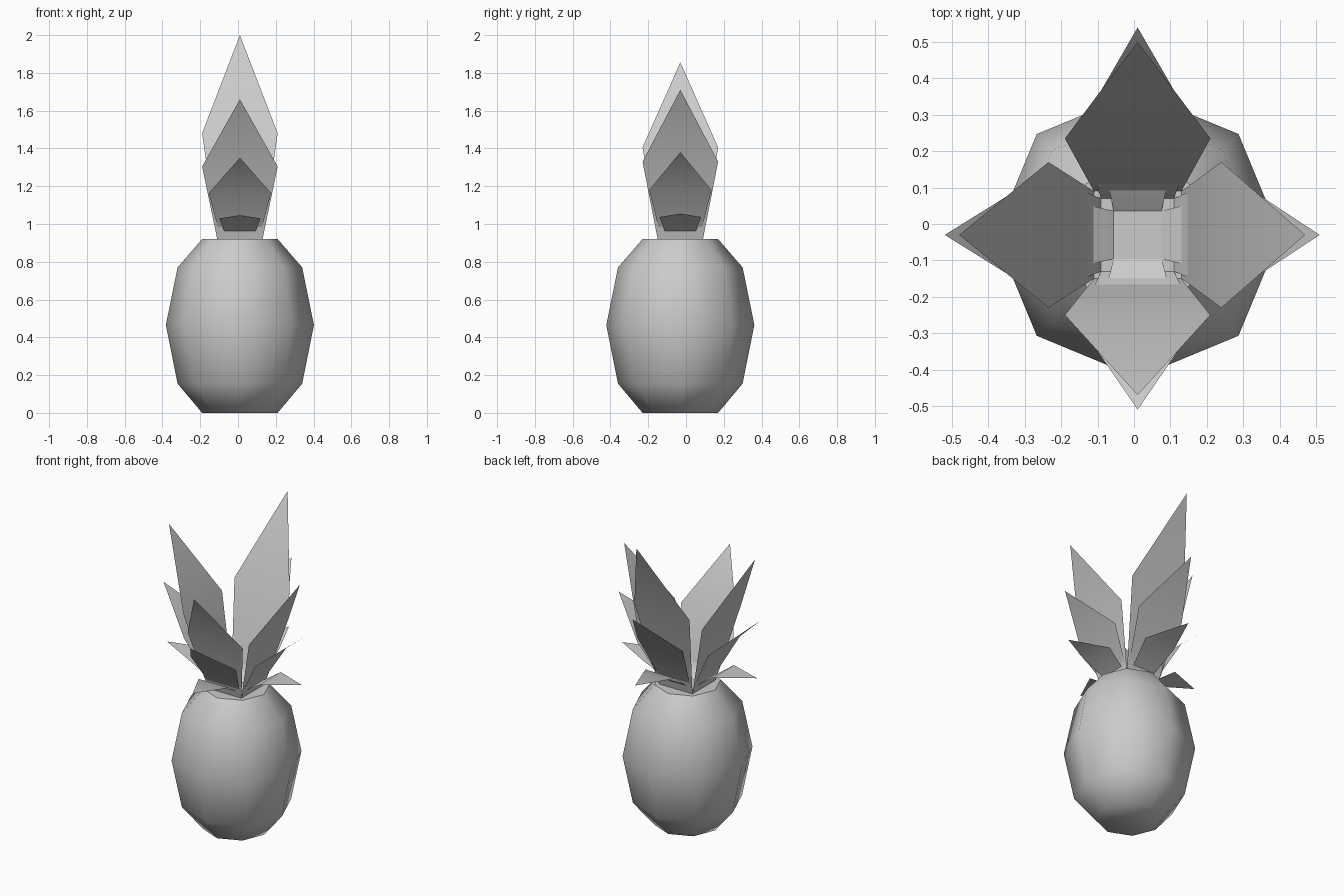
import bpy, bmesh, math
from mathutils import Matrix, Vector

if "Cube" in bpy.data.objects:
    bpy.data.objects.remove(bpy.data.objects["Cube"])

CX, CY, TOP = 0.01, -0.03, 0.92


def make_object(name, bm):
    me = bpy.data.meshes.new(name)
    bm.to_mesh(me)
    bm.free()
    ob = bpy.data.objects.new(name, me)
    bpy.context.collection.objects.link(ob)
    return ob


# Fruit body: eight-sided barrel lofted through five rings
bm = bmesh.new()
profile = [(0.20, 0.0), (0.33, 0.155), (0.392, 0.465), (0.33, 0.77), (0.20, TOP)]
N = 8
rings = []
for r, z in profile:
    rings.append([bm.verts.new((CX + r * math.cos(math.tau * i / N),
                                CY + r * math.sin(math.tau * i / N), z)) for i in range(N)])
for a, b in zip(rings, rings[1:]):
    for i in range(N):
        j = (i + 1) % N
        bm.faces.new((a[i], a[j], b[j], b[i]))
bm.faces.new(rings[0][::-1])
bm.faces.new(rings[-1])
for f in bm.faces:
    f.smooth = True
# crisp rim around the flat top
for i in range(N):
    bm.edges.get((rings[-1][i], rings[-1][(i + 1) % N])).smooth = False
make_object("fruit_body", bm)

# Leaf tiers: base half width, middle (half width, reach, rise), tip (reach, rise)
tiers = {
    "upper": (0.12, (0.20, 0.23, 0.41), (0.46, 0.79)),
    "middle": (0.10, (0.165, 0.25, 0.26), (0.50, 0.46)),
    "lower": (0.066, (0.11, 0.245, 0.117), (0.475, 0.135)),
}
# Directions: angle, height factor, extra reach at the tip
directions = {
    "right": (0, 1.0, 0.0),
    "back": (90, 1.367, 0.07),
    "left": (180, 1.184, 0.03),
    "front": (270, 0.937, -0.02),
}


def leaf(name, base, mid, tip, angle, k, extra):
    place = Matrix.Translation((CX, CY, TOP)) @ Matrix.Rotation(math.radians(angle), 4, 'Z')
    w, mr, mz = mid
    mr += extra * 0.5
    bm = bmesh.new()
    pts = [(base, -base, 0), (base, base, 0), (mr, w, mz * k),
           (tip[0] + extra, 0, tip[1] * k), (mr, -w, mz * k)]
    v = [bm.verts.new(place @ Vector(p)) for p in pts]
    bm.faces.new((v[0], v[4], v[2], v[1])).smooth = True
    bm.faces.new((v[4], v[3], v[2])).smooth = True
    bm.normal_update()
    make_object(name, bm)


# Crown of twelve leaves
for side, (angle, k, extra) in directions.items():
    for tier, (base, mid, tip) in tiers.items():
        leaf(f"{tier}_leaf_{side}", base, mid, tip, angle, k, extra)
